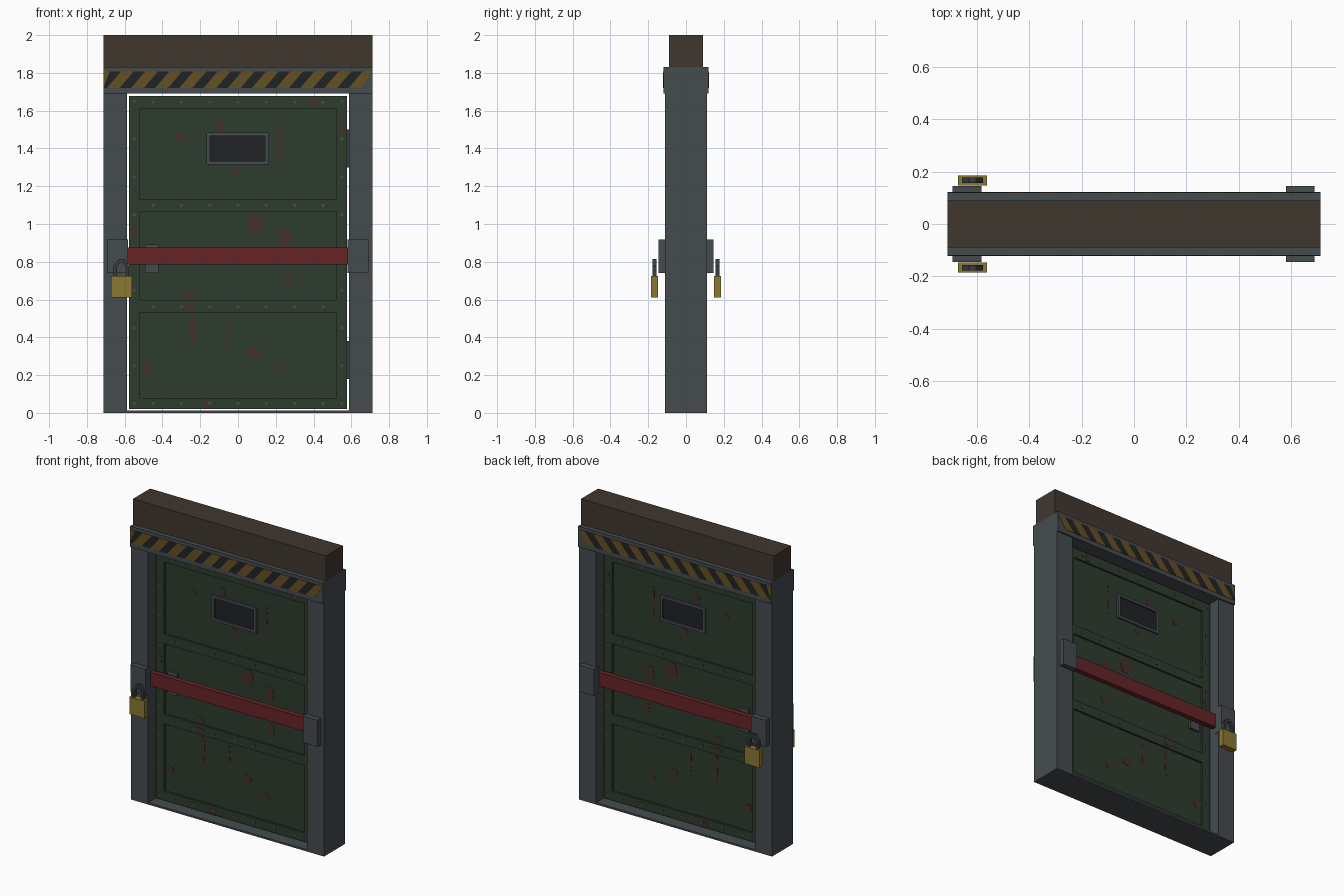
import bpy, bmesh

if "Cube" in bpy.data.objects:
    bpy.data.objects.remove(bpy.data.objects["Cube"])


def material(name, r, g, b):
    lin = lambda c: (c / 255 / 12.92) if c < 11 else ((c / 255 + 0.055) / 1.055) ** 2.4
    m = bpy.data.materials.new(name)
    m.diffuse_color = (lin(r), lin(g), lin(b), 1)
    m.use_nodes = True
    m.node_tree.nodes["Principled BSDF"].inputs["Base Color"].default_value = m.diffuse_color
    return m


GREY = material("steel_grey", 69, 75, 79)
BROWN = material("beam_brown", 64, 55, 47)
GREEN = material("door_green", 46, 60, 46)
RED = material("bar_red", 102, 36, 39)
BRASS = material("padlock_brass", 140, 120, 50)
YELLOW = material("hazard_yellow", 100, 80, 34)
BLACK = material("dark_black", 33, 34, 37)
RUST = material("rust", 68, 48, 43)
DARK = material("dark_steel", 56, 61, 64)
RIVET = material("rivet_grey", 70, 80, 72)


def finish(name, bm, mats):
    bmesh.ops.recalc_face_normals(bm, faces=bm.faces)
    me = bpy.data.meshes.new(name)
    bm.to_mesh(me)
    bm.free()
    for m in mats:
        me.materials.append(m)
    ob = bpy.data.objects.new(name, me)
    bpy.context.collection.objects.link(ob)
    return ob


def add_prism(bm, pts, y0, y1, index=0):
    """Extrude an xz outline from y0 to y1."""
    a = [bm.verts.new((x, y0, z)) for x, z in pts]
    b = [bm.verts.new((x, y1, z)) for x, z in pts]
    n = len(pts)
    faces = [bm.faces.new(a), bm.faces.new(b[::-1])]
    faces += [bm.faces.new((a[i], b[i], b[(i + 1) % n], a[(i + 1) % n])) for i in range(n)]
    for f in faces:
        f.material_index = index


def rect(x0, x1, z0, z1):
    return [(x0, z0), (x1, z0), (x1, z1), (x0, z1)]


def boxes(name, mat, parts):
    """Boxes given as (x0, x1, y0, y1, z0, z1)."""
    bm = bmesh.new()
    for x0, x1, y0, y1, z0, z1 in parts:
        add_prism(bm, rect(x0, x1, z0, z1), y0, y1)
    return finish(name, bm, [mat])


W = 0.7125

# Frame: jambs, threshold, header and top beam
boxes("left_jamb", GREY, [(-W, -0.587, -0.11, 0.11, 0, 1.69)])
boxes("right_jamb", GREY, [(0.587, W, -0.11, 0.11, 0, 1.69)])
boxes("threshold", GREY, [(-0.587, 0.587, -0.11, 0.11, 0, 0.012)])
boxes("header", GREY, [(-W, W, -0.12, 0.12, 1.69, 1.83)])
boxes("top_beam", BROWN, [(-W, W, -0.09, 0.09, 1.83, 2.0)])

# Door leaf: thin core plus stiles and rails around three sunk panels
DX, Z0, Z1, DY, PY = 0.578, 0.02, 1.677, 0.04, 0.027
PANELS = [(0.08, 0.53), (0.595, 1.065), (1.13, 1.61)]
PX = 0.518
boxes("door_panels", GREEN, [(-PX, PX, -PY, PY, a, b) for a, b in PANELS])
edges = [Z0] + [z for p in PANELS for z in p] + [Z1]
rails = [(-PX, PX, -DY, DY, edges[i], edges[i + 1]) for i in range(0, len(edges), 2)]
boxes("door_stiles_and_rails", GREEN,
      rails + [(-DX, -PX, -DY, DY, Z0, Z1), (PX, DX, -DY, DY, Z0, Z1)])

# Hinges closing the gap at the right edge
boxes("hinges", DARK, [(DX, 0.587, -0.03, 0.03, z, z + 0.2) for z in (0.18, 1.3)])

# Window: raised surround with dark pane
boxes("window_frame", GREY, [
    (-0.167, 0.162, -DY, DY, 1.467, 1.485), (-0.167, 0.162, -DY, DY, 1.315, 1.333),
    (-0.167, -0.149, -DY, DY, 1.333, 1.467), (0.144, 0.162, -DY, DY, 1.333, 1.467)])
boxes("window_pane", BLACK, [(-0.149, 0.144, -PY - 0.003, PY + 0.003, 1.333, 1.467)])

# Rust patches: x, z, width, height
PATCHES = [(0.09, 1.0, 0.09, 0.1), (0.25, 0.93, 0.07, 0.1), (-0.26, 0.62, 0.06, 0.05),
           (-0.24, 0.43, 0.03, 0.17), (-0.05, 0.43, 0.02, 0.15), (0.08, 0.32, 0.08, 0.05),
           (0.225, 1.42, 0.025, 0.2), (0.4, 1.645, 0.05, 0.05), (-0.48, 0.23, 0.05, 0.05),
           (-0.16, 0.04, 0.06, 0.04), (-0.31, 1.46, 0.05, 0.04), (-0.55, 0.96, 0.03, 0.06),
           (-0.01, 1.28, 0.05, 0.04), (0.55, 1.5, 0.03, 0.06), (0.27, 0.7, 0.04, 0.06),
           (-0.25, 0.56, 0.08, 0.03), (0.23, 0.24, 0.04, 0.04), (-0.1, 1.47 + 0.05, 0.05, 0.06)]


def surface(x, z):
    return PY if abs(x) < PX and any(a < z < b for a, b in PANELS) else DY


# Rivets along stiles and rails
RIVETS = [(s * 0.55, 0.05 + 0.2 * i) for s in (-1, 1) for i in range(9)]
RIVETS += [(-0.45 + 0.15 * i, z) for i in range(7) for z in (0.05, 0.562, 1.098, 1.645)]


def side_parts(side, s):
    """Everything repeated on the front (s = -1) and back (s = 1)."""
    def block(name, mat, x0, x1, d0, d1, z0, z1):
        boxes(side + "_" + name, mat, [(x0, x1, s * d0, s * d1, z0, z1)])

    # Barricade bar and its end brackets
    block("bar", RED, -0.587, 0.587, 0.055, 0.09, 0.785, 0.876)
    block("left_bracket", GREY, -0.693, -0.583, 0.09, 0.145, 0.74, 0.918)
    block("right_bracket", GREY, 0.58, 0.69, 0.09, 0.145, 0.74, 0.918)

    # Door handle behind the bar
    block("handle_plate", GREY, -0.493, -0.42, PY, 0.042, 0.74, 0.892)
    block("handle_lever", GREY, -0.47, -0.39, 0.042, 0.054, 0.845, 0.87)

    # Padlock body and angular shackle
    cx = -0.617
    block("padlock_body", BRASS, cx - 0.055, cx + 0.055, 0.147, 0.185, 0.61, 0.725)
    half_out = [(0.041, 0.72), (0.041, 0.778), (0.014, 0.815)]
    half_in = [(0.024, 0.72), (0.024, 0.772), (0.006, 0.796)]
    both = lambda h: [(cx - x, z) for x, z in h] + [(cx + x, z) for x, z in h[::-1]]
    bm = bmesh.new()
    out, inn = both(half_out), both(half_in)
    for i in range(5):
        add_prism(bm, [out[i], out[i + 1], inn[i + 1], inn[i]], s * 0.156, s * 0.177)
    bmesh.ops.remove_doubles(bm, verts=bm.verts, dist=1e-4)
    finish(side + "_shackle", bm, [DARK])

    # Diagonal hazard stripes on the header
    bm = bmesh.new()
    clamp = lambda x: max(-W, min(W, x))
    x, i = -W - 0.11, 0
    while x < W:
        w = 0.068 if i % 2 == 0 else 0.06
        pts = [(clamp(x), 1.72), (clamp(x + w), 1.72),
               (clamp(x + w + 0.075), 1.808), (clamp(x + 0.075), 1.808)]
        if pts[2][0] - pts[3][0] > 0.005 and pts[1][0] - pts[0][0] > 0.005:
            add_prism(bm, pts, s * 0.119, s * 0.122, i % 2)
        elif pts[2][0] - pts[3][0] > 0.005:
            add_prism(bm, [pts[0], pts[2], pts[3]], s * 0.119, s * 0.122, i % 2)
        x, i = x + w, i + 1
    finish(side + "_hazard_stripes", bm, [YELLOW, BLACK])

    # Rust patches and rivets as thin plates
    bm = bmesh.new()
    for px, pz, w, h in PATCHES:
        d = surface(px, pz)
        w, h = w / 2, h / 2
        pts = [(px - w, pz - h * 0.4), (px - w * 0.3, pz - h), (px + w * 0.6, pz - h),
               (px + w, pz + h * 0.3), (px + w * 0.4, pz + h), (px - w * 0.7, pz + h)]
        add_prism(bm, pts, s * (d - 0.001), s * (d + 0.002))
    finish(side + "_rust_patches", bm, [RUST])
    boxes(side + "_rivets", RIVET, [(x - 0.007, x + 0.007, s * (DY - 0.001), s * (DY + 0.003),
                                     z - 0.007, z + 0.007) for x, z in RIVETS])


side_parts("front", -1)
side_parts("back", 1)
